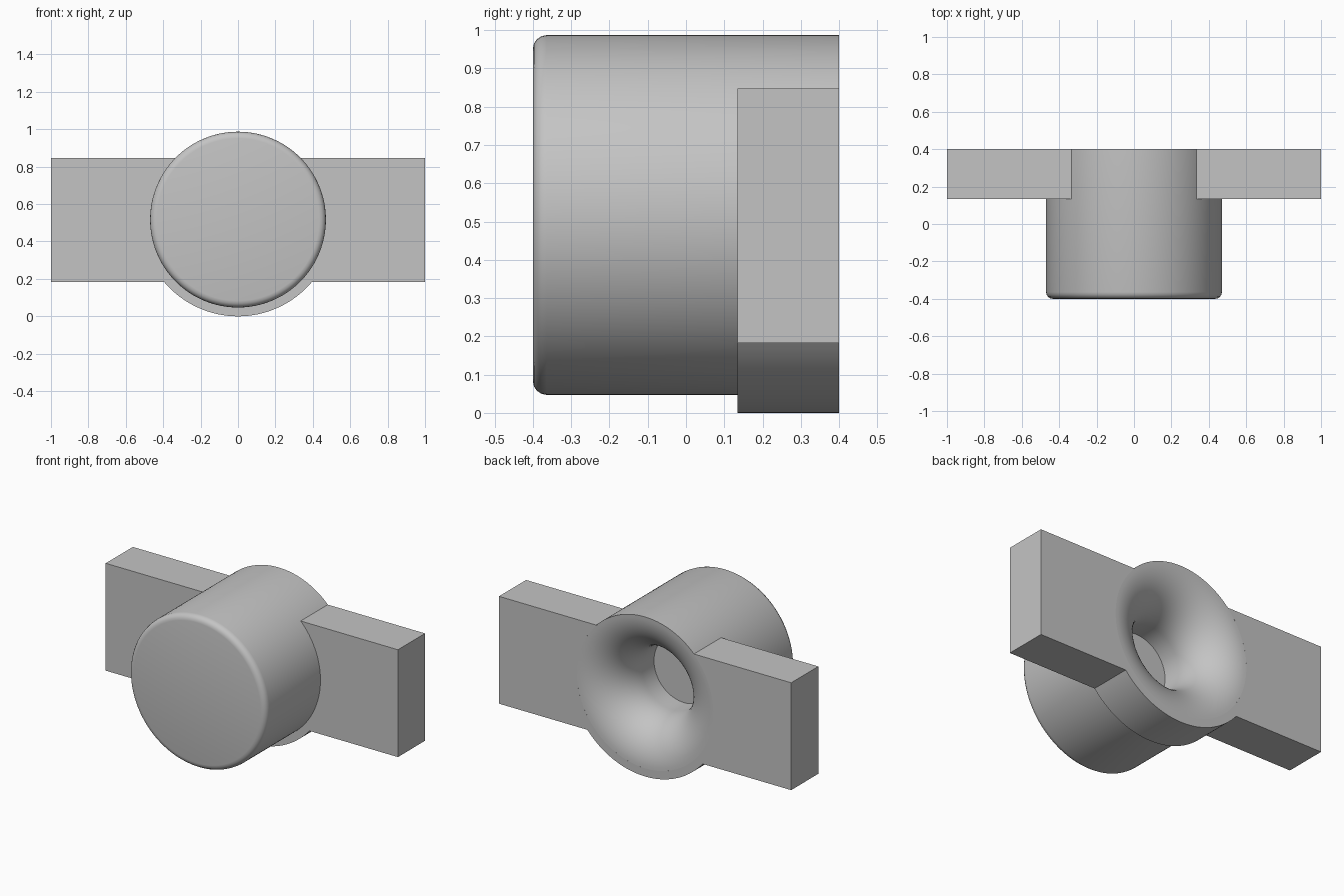
import bpy, bmesh
from math import sin, cos, pi, asin, radians
from mathutils import Vector

if "Cube" in bpy.data.objects:
    bpy.data.objects.remove(bpy.data.objects["Cube"], do_unlink=True)

AXIS_Z = 0.517                  # height of the round body's axis
BACK, FRONT = 0.40, -0.40
FLANGE_FRONT = 0.135
BODY_R, LIP_R, BORE_R = 0.47, 0.517, 0.205
BORE_FLOOR = 0.02
EDGE_R = 0.036                  # rounding of the front rim
FLARE = BACK - FLANGE_FRONT     # radius of the flared mouth
TOP, BOTTOM = 0.847, 0.183      # flange height limits

grey = bpy.data.materials.new("plain grey")
grey.use_nodes = True
colour = (0.55, 0.55, 0.55, 1)
grey.diffuse_color = colour
grey.node_tree.nodes["Principled BSDF"].inputs["Base Color"].default_value = colour


def finish(name, bm):
    bmesh.ops.recalc_face_normals(bm, faces=bm.faces)
    mesh = bpy.data.meshes.new(name)
    bm.to_mesh(mesh)
    bm.free()
    mesh.materials.append(grey)
    obj = bpy.data.objects.new(name, mesh)
    bpy.context.collection.objects.link(obj)
    bpy.ops.object.select_all(action='DESELECT')
    obj.select_set(True)
    bpy.context.view_layer.objects.active = obj
    bpy.ops.object.shade_smooth_by_angle(angle=radians(30))
    return obj


def arc(radius, start, end, steps):
    """Points on a circle about the origin, as (across, up) pairs."""
    angles = [start + (end - start) * i / steps for i in range(steps + 1)]
    return [(radius * cos(a), radius * sin(a)) for a in angles]


# Round body: (radius, y) profile with rounded front rim and flared rear bore
profile = [(0, FRONT)]
profile += [(BODY_R - EDGE_R + u, FRONT + EDGE_R + v)
            for u, v in arc(EDGE_R, -pi / 2, 0, 4)]
profile += [(BODY_R, BACK)]
profile += [(BORE_R + FLARE + u, FLANGE_FRONT + v)
            for u, v in arc(FLARE, pi / 2, pi, 20)][1:]
profile += [(BORE_R, BORE_FLOOR), (0, BORE_FLOOR)]

bm = bmesh.new()
verts = [bm.verts.new((r, y, AXIS_Z)) for r, y in profile]
edges = [bm.edges.new(pair) for pair in zip(verts, verts[1:])]
bmesh.ops.spin(bm, geom=verts + edges, cent=(0, 0, AXIS_Z), axis=(0, 1, 0),
               angle=2 * pi, steps=128, use_merge=False)
bmesh.ops.remove_doubles(bm, verts=bm.verts, dist=0.0001)
finish("round_body", bm)

# Flange: two wings joined by a crescent lip under the body
notch_r = BODY_R - 0.003
high = asin((TOP - AXIS_Z) / notch_r)
low = asin((BOTTOM - AXIS_Z) / LIP_R)
outline = [(-1, TOP)]
outline += [(x, AXIS_Z + z) for x, z in arc(notch_r, pi - high, 2 * pi + high, 80)]
outline += [(1, TOP), (1, BOTTOM)]
outline += [(x, AXIS_Z + z) for x, z in arc(LIP_R, low, -pi - low, 48)]
outline += [(-1, BOTTOM)]

bm = bmesh.new()
face = bm.faces.new([bm.verts.new((x, FLANGE_FRONT, z)) for x, z in outline])
grown = bmesh.ops.extrude_face_region(bm, geom=[face], use_keep_orig=True)
moved = [g for g in grown["geom"] if isinstance(g, bmesh.types.BMVert)]
bmesh.ops.translate(bm, verts=moved, vec=Vector((0, FLARE, 0)))
finish("flange", bm)
